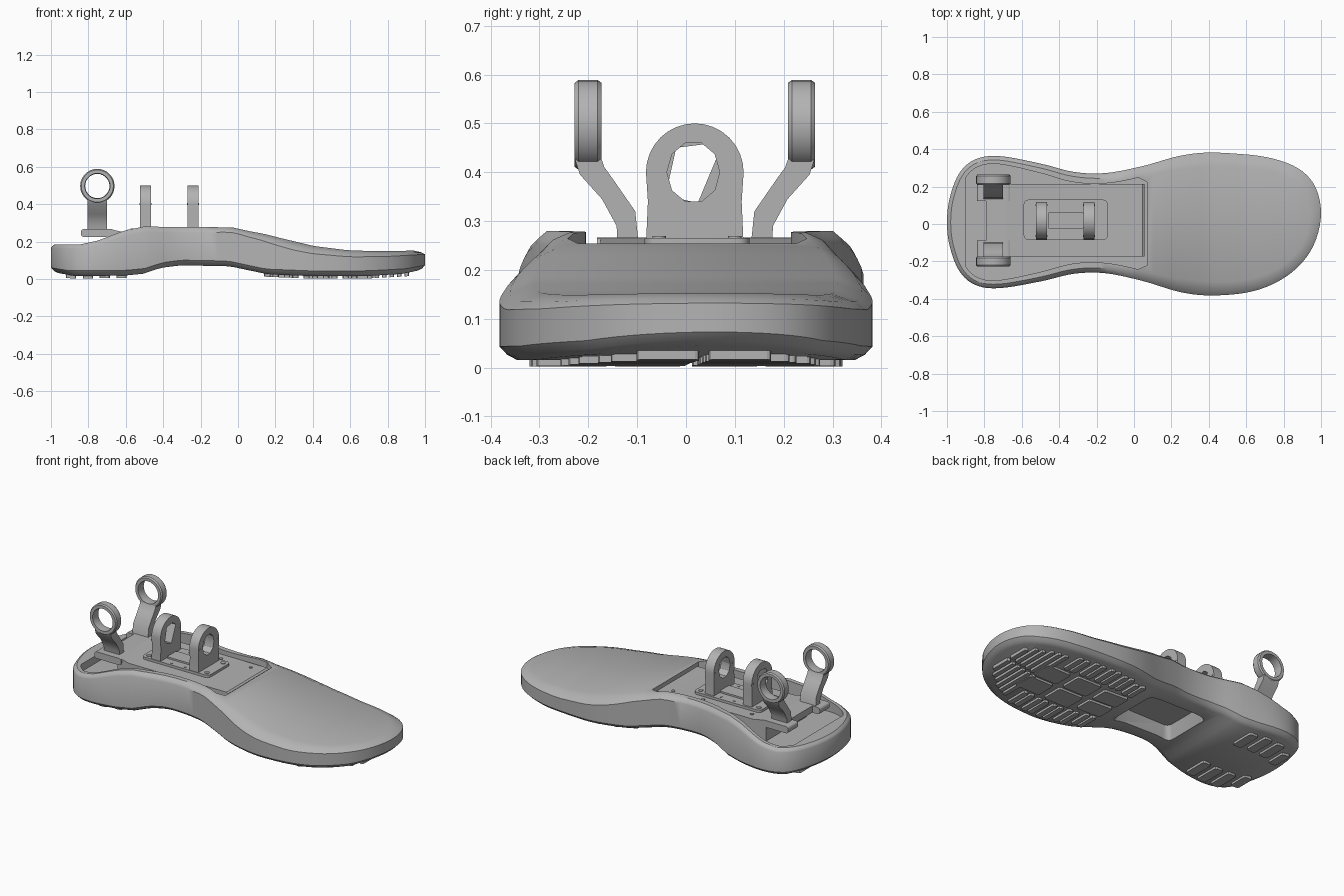
import bpy, bmesh, math
from mathutils import Vector

cube = bpy.data.objects.get("Cube")
if cube:
    bpy.data.objects.remove(cube, do_unlink=True)

grey = bpy.data.materials.new("grey_plastic")
grey.use_nodes = True
grey.diffuse_color = (0.45, 0.45, 0.45, 1)
grey.node_tree.nodes["Principled BSDF"].inputs["Base Color"].default_value = grey.diffuse_color
CY = 0.018  # centre line of the ankle hardware


def make(name, verts, faces, smooth=True):
    bm = bmesh.new()
    vs = [bm.verts.new(v) for v in verts]
    for f in faces:
        bm.faces.new([vs[i] for i in f])
    bmesh.ops.recalc_face_normals(bm, faces=bm.faces)
    me = bpy.data.meshes.new(name)
    bm.to_mesh(me)
    bm.free()
    me.materials.append(grey)
    ob = bpy.data.objects.new(name, me)
    bpy.context.collection.objects.link(ob)
    return finish(ob) if smooth else ob


def select(ob):
    bpy.ops.object.select_all(action='DESELECT')
    ob.select_set(True)
    bpy.context.view_layer.objects.active = ob


def finish(ob):
    select(ob)
    bpy.ops.object.shade_smooth_by_angle(angle=math.radians(32))
    return ob


def bands(n, count, closed=False):
    out = []
    for k in range(count if closed else count - 1):
        a, b = k * n, (k + 1) % count * n
        out += [(a + i, a + (i + 1) % n, b + (i + 1) % n, b + i) for i in range(n)]
    return out


def loft(name, loops, smooth=True):
    n, c = len(loops[0]), len(loops)
    caps = [tuple(range(n)), tuple(range((c - 1) * n, c * n))]
    return make(name, [p for l in loops for p in l], bands(n, c) + caps, smooth)


def prism(name, pts, lo, hi, axis, smooth=True):
    def place(p, t):
        return (p[0], p[1], t) if axis == 'z' else (t, p[0], p[1]) if axis == 'x' else (p[0], t, p[1])
    return loft(name, [[place(p, t) for p in pts] for t in (lo, hi)], smooth)


def rounded(x0, x1, y0, y1, r, steps=4):
    pts = []
    for k, (x, y) in enumerate([(x1 - r, y1 - r), (x0 + r, y1 - r), (x0 + r, y0 + r), (x1 - r, y0 + r)]):
        for s in range(steps + 1):
            a = (k + s / steps) * math.pi / 2
            pts.append((x + r * math.cos(a), y + r * math.sin(a)))
    return pts


def circle(x, y, r, n=24, ry=None):
    return [(x + r * math.cos(math.tau * i / n), y + (ry or r) * math.sin(math.tau * i / n)) for i in range(n)]


def cut(ob, cutter):
    cutter.hide_render = True
    mod = ob.modifiers.new("cut", 'BOOLEAN')
    mod.operation, mod.solver, mod.object = 'DIFFERENCE', 'EXACT', cutter
    select(ob)
    bpy.ops.object.modifier_apply(modifier=mod.name)
    bpy.data.objects.remove(cutter, do_unlink=True)


def curve(keys):
    def f(x):
        for (a, u), (b, v) in zip(keys, keys[1:]):
            if x <= b:
                return u + (v - u) * max(0, (x - a) / (b - a))
        return keys[-1][1]
    return f


# Sole outline: half profile mirrored into a smooth closed loop
half = [(-1, 0), (-.985, .13), (-.935, .26), (-.85, .335), (-.72, .353), (-.5, .315), (-.32, .272),
        (-.15, .268), (.05, .308), (.25, .365), (.43, .382), (.67, .357), (.85, .283), (.96, .165), (1, 0)]
ctrl = half + [(x, -y) for x, y in half[-2:0:-1]]
loop = []
for i in range(len(ctrl)):
    a, b, c, d = (Vector(ctrl[(i + k) % len(ctrl)]) for k in (-1, 0, 1, 2))
    for s in range(5):
        t = s / 5
        loop.append(0.5 * (2 * b + (c - a) * t + (2 * a - 5 * b + 4 * c - d) * t * t
                           + (3 * b - a - 3 * c + d) * t ** 3))
N = len(loop)
bottom = curve([(-1, .032), (-.9, .016), (-.6, .018), (-.5, .028), (-.4, .06), (-.3, .073), (-.05, .068),
                (.05, .046), (.15, .025), (.4, .015), (.7, .016), (.9, .027), (1, .045)])
top = curve([(-1, .185), (-.85, .185), (-.75, .205), (-.6, .26), (-.5, .28), (-.04, .276), (.06, .253),
             (.12, .242), (.2, .221), (.4, .177), (.6, .153), (.8, .148), (1, .152)])
drop = curve([(-1, .02), (-.3, .03), (0, .025), (.3, .045), (.6, .035), (1, .02)])
lip = curve([(-1, .02), (-.2, .025), (.3, .075), (1, .06)])


def skew(x):
    # the heel and the toe tip lean slightly to one side
    return .01 * max(0, min(1, .3 - x)) + .06 * max(0, 2 * x - 1) ** 2


def inset(i, d):
    t = (loop[(i + 1) % N] - loop[i - 1]).normalized()
    p = loop[i] + Vector((t.y, -t.x)) * d
    return p.x, p.y + skew(p.x)


def ring(d, z):
    return [(*inset(i, d(loop[i].x)), z(loop[i].x)) for i in range(N)]


rings = [ring(lambda x: .037, bottom), ring(lambda x: .016, lambda x: bottom(x) + .011),
         ring(lambda x: 0, lambda x: bottom(x) + .028), ring(lambda x: 0, lambda x: top(x) - drop(x)),
         ring(lambda x: lip(x) * .3, lambda x: top(x) - drop(x) * .5), ring(lip, top)]
faces = bands(N, len(rings))
for base in (0, (len(rings) - 1) * N):
    for i in range(N // 2):
        q = dict.fromkeys([i, i + 1, N - i - 1, (N - i) % N])
        faces.append([base + k for k in q])
sole = make("sole", [p for r in rings for p in r], faces, False)

# Heel tray cut into the top, recess cut into the arch
tray_inset = curve([(-.75, .042), (-.3, .055), (1, .055)])
tray = [inset(i, tray_inset(loop[i].x)) for i in range(N)]
tray = [(max(x, -.9), y) for x, y in tray if x < .045]
split = next(i for i in range(len(tray) - 1) if tray[i + 1][1] < 0 < tray[i][1] and tray[i][0] > -.2)
tray[split + 1:split + 1] = [(.07, .225), (.07, -.22)]
cut(sole, prism("tray_cutter", tray, .14, .6, 'z', False))
cut(sole, loft("recess_cutter", [[(x, y, z) for x, y in rounded(-.34 - g, -.01 + g, -.12 - g, .13 + g, .03)]
                                 for z, g in ((.03, .045), (.16, 0))], False))
finish(sole)


# Tread lugs that follow the underside
def lug(name, x0, x1, y0, y1):
    pts = rounded(x0, x1, y0, y1, min(.012, (x1 - x0) / 3), 2)
    loft(name, [[(x, y, bottom(x) + h) for x, y in pts] for h in (.01, -.013)], False)


def width(x):
    return min((abs(p.x - x), abs(p.y)) for p in loop)[1] - .06


for k in range(5):
    x = .14 + k * .105
    w = min(width(x), width(x + .08))
    for s in (-1, 1):
        a, b = sorted((s * w, s * (w * .5 + .01)))
        for j in (0, .045):
            lug("side_tread", x + j, x + j + .033, a, b)
        a, b = sorted((s * .012, s * (w * .5 - .015)))
        if k % 2 == 0:
            lug("centre_tread", x, x + .165, a, b)
for k in range(6):
    x = .69 + k * .04
    w, mid = width(x + .03) - .02, skew(x)
    lug("toe_tread", x, x + .025, mid - w, mid - .01)
    lug("toe_tread", x, x + .025, mid + .01, mid + w)
for k in range(4):
    x = -.92 + k * .09
    w = min(width(x), width(x + .055))
    for s in (-1, 1):
        a, b = sorted((s * w, s * w * .45))
        lug("heel_tread", x, x + .055, a, b)

# Insert slab with a raised, sloping heel end
slab = [(-.69, .139), (.055, .139), (.055, .243), (.045, .25), (-.61, .25), (-.68, .266), (-.69, .266)]
prism("insert_slab", slab, -.175, .215, 'y')
prism("bracket_plate", rounded(-.59, -.14, -.085, .13, .025), .245, .265, 'z')
prism("bracket_rib", rounded(-.46, -.27, CY - .045, CY + .045, .01), .26, .275, 'z')
for x in (-.56, -.17):
    for y in (-.055, .1):
        prism("plate_screw", circle(x, y, .014, 12), .26, .269, 'z')
for x, y in ((-.23, .165), (-.03, .165), (-.56, .165)):
    prism("slab_screw", circle(x, y, .01, 12), .245, .254, 'z')
for x in (-.4, -.31):
    for y in (-.065, .105):
        prism("small_screw", circle(x, y, .007, 8), .26, .268, 'z')

# Two upright ears: a faceted oval hole in front, a tapered hole behind
ear = [(CY + .1 * math.cos(a), .4 + .1 * math.sin(a)) for a in (math.pi * i / 16 for i in range(17))]
ear = [(CY + .1, .25)] + [(CY + .096, .34)] + ear + [(CY - .096, .34)] + [(CY - .1, .25)]
oval = circle(CY - .003, .4, .054, 10, .063)
tapered = [(.065, .435), (.035, .457), (-.02, .45), (-.038, .37), (-.01, .345), (.024, .337)]
for name, x, hole in (("rear_ear", -.525, tapered), ("front_ear", -.27, oval)):
    ob = prism(name, ear, x, x + .06, 'x', False)
    cut(ob, prism("ear_cutter", hole, x - .1, x + .2, 'x', False))
    finish(ob)
    for y in (CY - .083, CY + .083):
        prism("ear_pin", circle(y, .4, .005, 8), x - .002, x + .062, 'x')

# Heel yoke: cross bar, cranked arms and end rings
prism("yoke_bar", rounded(-.79, -.685, CY - .19, CY + .19, .01), .225, .266, 'z')
crank = [(.113, .235), (.158, .235), (.16, .29), (.19, .345), (.235, .395), (.245, .425),
         (.192, .43), (.185, .41), (.167, .385), (.122, .32)]
for side, s in (("left", 1), ("right", -1)):
    prism(side + "_yoke_foot", rounded(-.84, -.66, .225, .266, .015),
          CY + s * .105, CY + s * .2, 'y')
    prism(side + "_yoke_arm", [(CY + s * y, z) for y, z in crank], -.805, -.7, 'x')
    loops = [[(x, CY + s * y, z) for x, z in circle(-.752, .497, r, 28)]
             for r, y in ((.086, .191), (.092, .199), (.092, .238), (.086, .246),
                          (.068, .246), (.065, .218), (.068, .191))]
    make(side + "_yoke_ring", [p for l in loops for p in l], bands(28, len(loops), True))
